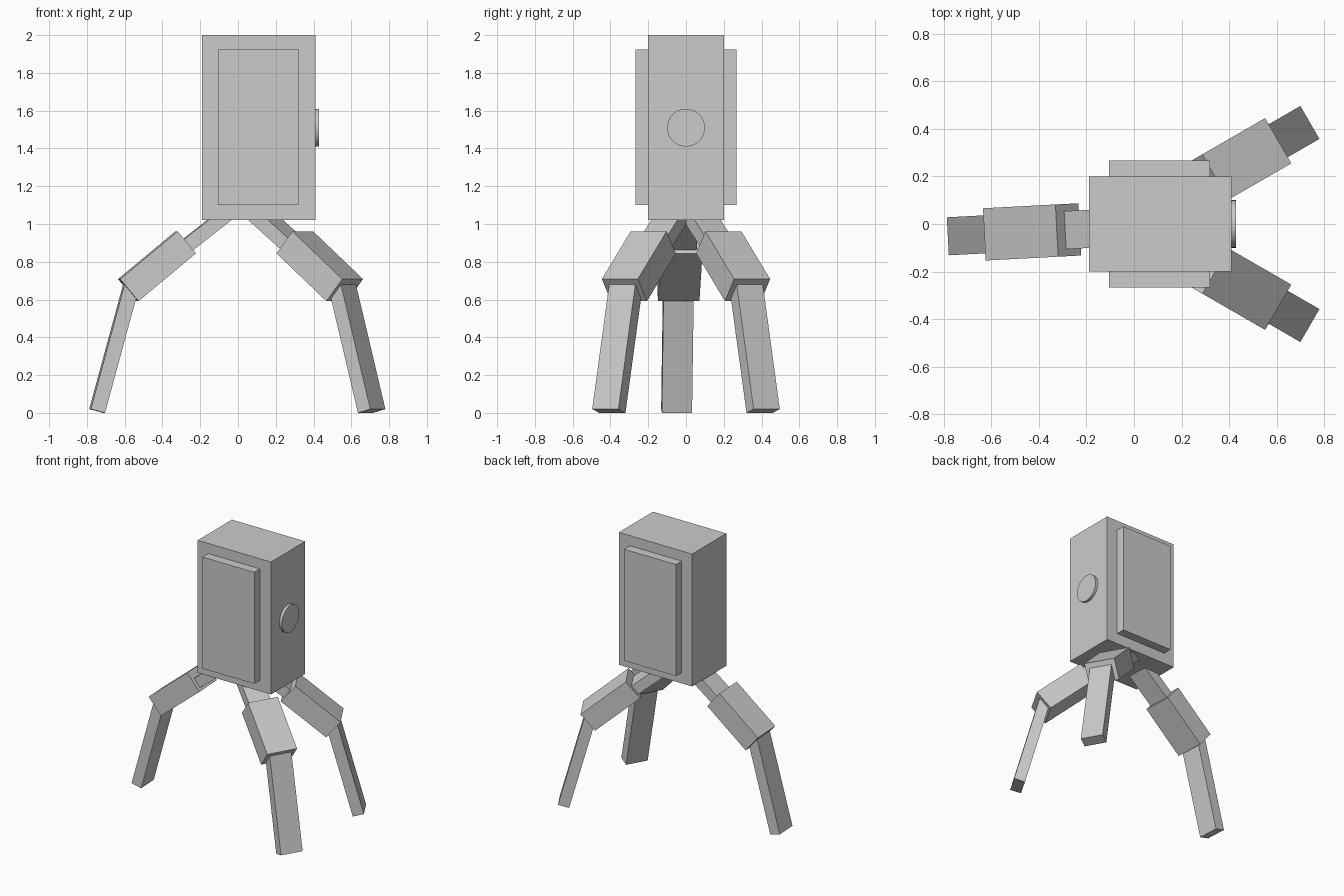
import bpy
import math
from mathutils import Matrix, Vector

default = bpy.data.objects.get("Cube")
if default:
    bpy.data.objects.remove(default, do_unlink=True)

grey = bpy.data.materials.new("plain_grey")
grey.use_nodes = True
colour = (0.6, 0.6, 0.6, 1)
grey.diffuse_color = colour
grey.node_tree.nodes["Principled BSDF"].inputs["Base Color"].default_value = colour


def finish(name):
    obj = bpy.context.object
    obj.name = name
    obj.data.materials.append(grey)
    return obj


def box(name, low, high):
    """Axis-aligned box between two corners."""
    low, high = Vector(low), Vector(high)
    bpy.ops.mesh.primitive_cube_add(size=1)
    obj = finish(name)
    obj.data.transform(Matrix.Translation((low + high) / 2) @ Matrix.Diagonal((*(high - low), 1)))
    return obj


def beam(name, start, end, width, thickness, placement):
    """Bar between two (radius, height) points in a leg's vertical plane."""
    a, b = Vector((start[0], 0, start[1])), Vector((end[0], 0, end[1]))
    along = b - a
    bpy.ops.mesh.primitive_cube_add(size=1)
    obj = finish(name)
    size = Matrix.Diagonal((along.length, width, thickness, 1))
    tilt = Matrix.Rotation(math.atan2(-along.z, along.x), 4, "Y")
    obj.data.transform(placement @ Matrix.Translation((a + b) / 2) @ tilt @ size)


def leg(name, yaw, origin):
    """Thin hip strut, thick thigh and flat shin, radiating from origin."""
    place = Matrix.Translation(origin) @ Matrix.Rotation(math.radians(yaw), 4, "Z")
    beam(name + "_hip_strut", (0.10, 1.075), (0.40, 0.84), 0.16, 0.075, place)
    beam(name + "_thigh", (0.347, 0.903), (0.652, 0.65), 0.22, 0.152, place)
    beam(name + "_shin", (0.632, 0.69), (0.817, 0.01), 0.16, 0.078, place)


# Body with a raised panel on each side
box("body", (-0.19, -0.2, 1.02), (0.41, 0.2, 2.0))
for side, low, high in (("front", -0.267, -0.19), ("back", 0.19, 0.267)):
    box(side + "_panel", (-0.105, low, 1.10), (0.32, high, 1.925))

# Round eye disc
bpy.ops.mesh.primitive_cylinder_add(vertices=48, radius=0.1, depth=0.04,
                                    location=(0.41, 0, 1.51), rotation=(0, math.pi / 2, 0))
finish("eye_disc")
bpy.ops.object.shade_smooth_by_angle()

# Three legs
leg("left_leg", 30, (0, 0, 0))
leg("right_leg", -30, (0, 0, 0))
leg("rear_leg", 183, (0.07, -0.007, 0))
